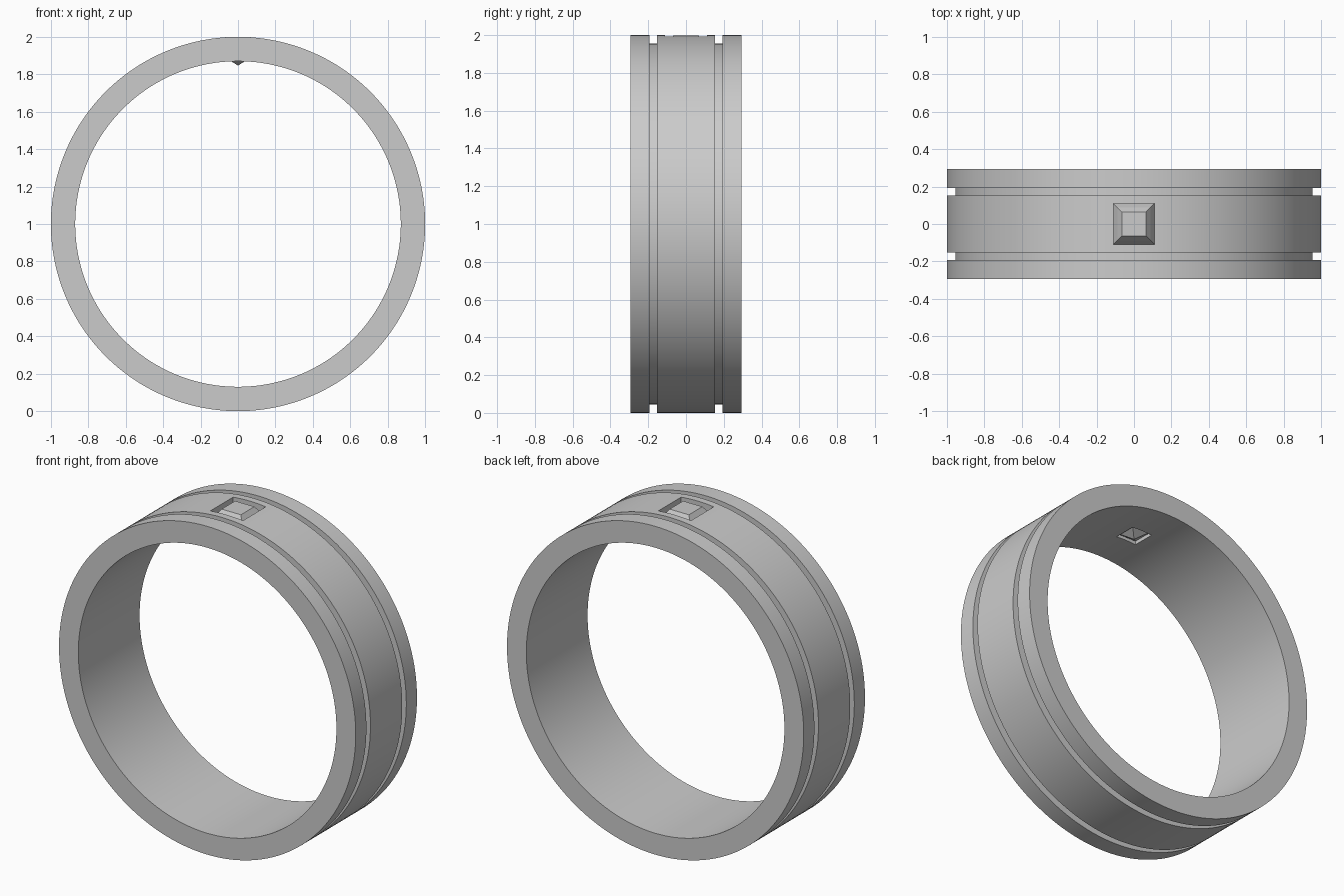
import bpy, bmesh, math

if "Cube" in bpy.data.objects:
    bpy.data.objects.remove(bpy.data.objects["Cube"])

SEG = 192
CENTER_Z = 1.0


def make_object(name, bm):
    bmesh.ops.recalc_face_normals(bm, faces=bm.faces)
    mesh = bpy.data.meshes.new(name)
    bm.to_mesh(mesh)
    bm.free()
    obj = bpy.data.objects.new(name, mesh)
    bpy.context.collection.objects.link(obj)
    return obj


def lathe_y(name, profile):
    """Spin a closed (radius, y) profile around the band's axis."""
    bm = bmesh.new()
    rings = []
    for i in range(SEG):
        a = 2 * math.pi * i / SEG
        rings.append([bm.verts.new((r * math.sin(a), y, CENTER_Z + r * math.cos(a)))
                      for r, y in profile])
    n = len(profile)
    for i in range(SEG):
        p, q = rings[i], rings[(i + 1) % SEG]
        for j in range(n):
            k = (j + 1) % n
            bm.faces.new((p[j], p[k], q[k], q[j]))
    return make_object(name, bm)


def square_stack(name, levels, tip=None):
    """Loft centred squares given as (half size, z), optionally ending in a point."""
    bm = bmesh.new()
    rows = [[bm.verts.new((sx * h, sy * h, z))
             for sx, sy in ((-1, -1), (1, -1), (1, 1), (-1, 1))] for h, z in levels]
    for a, b in zip(rows, rows[1:]):
        for j in range(4):
            k = (j + 1) % 4
            bm.faces.new((a[j], a[k], b[k], b[j]))
    bm.faces.new(rows[0])
    if tip is None:
        bm.faces.new(rows[-1])
    else:
        point = bm.verts.new((0, 0, tip))
        for j in range(4):
            bm.faces.new((rows[-1][j], rows[-1][(j + 1) % 4], point))
    return make_object(name, bm)


# Band with two grooves around the outside
half = [(0.87, 0.295), (1.0, 0.295), (1.0, 0.192), (0.955, 0.192),
        (0.955, 0.153), (1.0, 0.153)]
profile = half + [(r, -y) for r, y in reversed(half)]
band = lathe_y("ring_band", profile)

# Stepped square seat cut through the top of the band
cutter = square_stack("seat_cutter", [(0.11, 2.1), (0.11, 1.915), (0.068, 1.889), (0.068, 1.8)])
cutter.hide_render = True
cut = band.modifiers.new("seat", 'BOOLEAN')
cut.operation = 'DIFFERENCE'
cut.solver = 'EXACT'
cut.object = cutter
bpy.ops.object.select_all(action='DESELECT')
bpy.context.view_layer.objects.active = band
band.select_set(True)
bpy.ops.object.modifier_apply(modifier="seat")
bpy.data.objects.remove(cutter, do_unlink=True)
bpy.ops.object.shade_smooth_by_angle(angle=math.radians(25))

# Square faceted stone: table, two crown tiers, girdle, pointed pavilion
square_stack("square_stone", [(0.065, 2.0), (0.088, 1.968), (0.109, 1.928), (0.109, 1.917)],
             tip=1.846)
